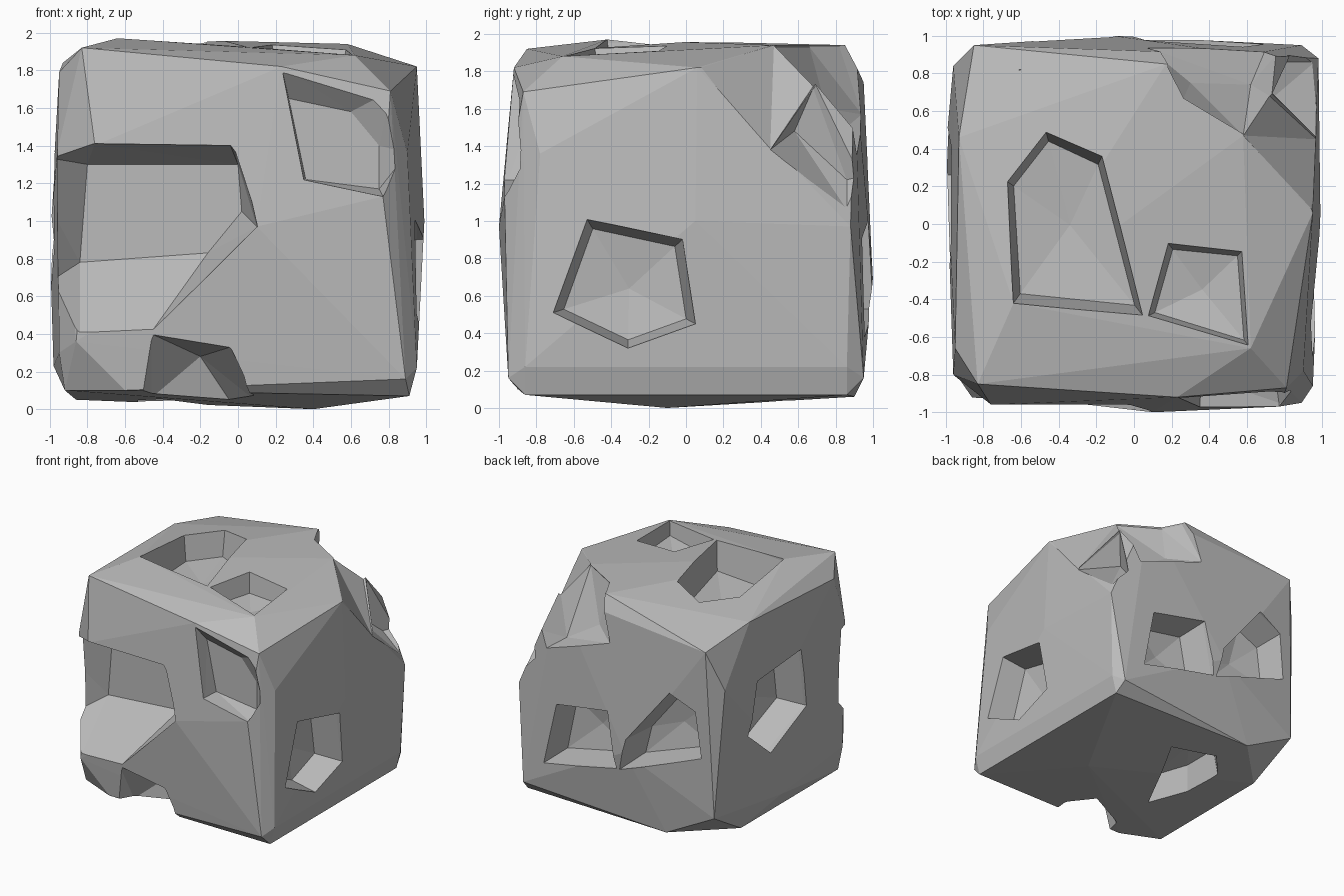
import bpy, bmesh, math
from itertools import product
from mathutils import Vector

if "Cube" in bpy.data.objects:
    bpy.data.objects.remove(bpy.data.objects["Cube"])

stone = bpy.data.materials.new("stone grey")
stone.diffuse_color = (0.5, 0.5, 0.5, 1)
stone.use_nodes = True
stone.node_tree.nodes["Principled BSDF"].inputs["Base Color"].default_value = stone.diffuse_color
MID = Vector((0, 0, 1))


def hull(name, points):
    """Convex hull of points given relative to the middle of the block."""
    bm = bmesh.new()
    for p in points:
        bm.verts.new(MID + Vector(p))
    bmesh.ops.convex_hull(bm, input=bm.verts[:])
    bmesh.ops.delete(bm, geom=[v for v in bm.verts if not v.link_faces], context='VERTS')
    bmesh.ops.recalc_face_normals(bm, faces=bm.faces[:])
    mesh = bpy.data.meshes.new(name)
    bm.to_mesh(mesh)
    bm.free()
    mesh.materials.append(stone)
    obj = bpy.data.objects.new(name, mesh)
    bpy.context.collection.objects.link(obj)
    return obj


# place a 2D outline on one side of the block, d = distance from the middle
SIDES = {
    "front": lambda u, v, d: (u, -d, v - 1),
    "back": lambda u, v, d: (u, d, v - 1),
    "right": lambda u, v, d: (d, u, v - 1),
    "left": lambda u, v, d: (-d, u, v - 1),
    "top": lambda u, v, d: (u, v, d),
    "bottom": lambda u, v, d: (u, v, -d),
}


def pit(side, outline, depth=0.22, floor=0.86, dish=0.04, inner=None):
    """Cutter for a tapering pit; inner gives the floor its own outline."""
    place = SIDES[side]
    outline = [Vector(p) for p in outline]
    c = sum(outline, Vector((0, 0))) / len(outline)
    pts = [place(*(c + (p - c) * s), d) for p in outline
           for d, s in ((1.25, 1.03), (0.95, 1))]
    inner = inner or [c + (p - c) * floor for p in outline]
    pts += [place(*p, 0.95 - depth) for p in inner]
    return hull(side + "_pit_cutter", pts + [place(c.x, c.y, 0.95 - depth - dish)])


def chip(name, rim):
    """Cutter that sweeps a few rim points straight outward."""
    return hull(name, [Vector(p) * s for p in rim for s in (1, 1.4)])


# rough block: two regular chamfered corners low on the right, the rest worn
A, B = 0.95, 0.86
regular = [(x, y * q, -r) for y in (-1, 1)
           for x, q, r in ((A, B, .78), (.91, B, .93), (.89, A, .84))]
worn_right = [(.81, -.87, .69), (.23, -.92, .82), (.62, -.66, .88), (.9, -.78, .36),
              (.95, .06, .82), (.58, .47, .94), (.6, .9, .85), (.98, .88, -.03)]
worn_left = [(-.83, -.85, .92), (-.95, -.66, .79), (-.96, -.8, .37), (-.76, -.96, .4),
             (-.93, .46, .84), (-.85, .95, .74), (-.96, .84, .4), (-.9, .9, -.7),
             (-.86, .48, -.95), (-.44, .9, -.94), (-.95, -.78, -.7), (-.92, -.76, -.9),
             (-.86, -.92, -.64), (-.6, -.9, -.9), (-.98, .1, -.77)]
bulges = [(.1, -1, -.03), (.77, -.97, .13), (.99, .05, 0), (-.11, 1, -.3),
          (-1, .4, -.1), (-.64, -.42, .97), (.17, .85, .94), (.4, -.1, -1)]
rock = hull("rock_block", regular + worn_right + worn_left + bulges)

# large front pit with a ramp below, breaking out through the left corner
front_large = pit("front", [(-1.15, 1.36), (-.76, 1.41), (-.04, 1.4), (.1, .97),
                            (-.46, .41), (-.84, .38), (-1.15, .58)], 0.38, dish=0,
                  inner=[(-.8, 1.3), (0, 1.3), (.02, 1.05), (-.16, .83), (-.84, .78)])
front_small = pit("front", [(.23, 1.82), (.35, 1.22), (.77, 1.13), (.9, 1.36),
                            (.81, 1.69)], 0.14, dish=0,
                  inner=[(.27, 1.65), (.36, 1.22), (.75, 1.17), (.75, 1.4), (.6, 1.58)])
# pits on the other sides
top_long = pit("top", [(-.68, .23), (-.47, .5), (-.17, .36), (-.13, -.21),
                       (.05, -.49), (-.64, -.42)], 0.26, 0.88)
top_square = pit("top", [(.18, -.1), (.58, -.14), (.62, -.66), (.07, -.49)], 0.18)
top_nick = pit("top", [(-.69, .78), (-.66, .87), (-.48, .85), (-.6, .77)], 0.1)
right_pit = pit("right", [(-.53, 1.01), (-.02, .9), (.05, .45), (-.31, .32), (-.71, .51)])
left_pit = pit("left", [(.55, .9), (.41, 1.32), (-.18, 1.37), (-.25, .86), (.26, .65)])
back_square = pit("back", [(.58, .91), (.07, 1), (-.02, .53), (.69, .38)], 0.25)
back_round = pit("back", [(-.52, 1.31), (-.12, .81), (-.05, .53), (-.8, .8),
                          (-.75, 1.2)], 0.25)
bottom_pit = pit("bottom", [(.04, .52), (-.34, .63), (-.53, .42), (-.53, .04),
                            (-.41, -.31)])

# hollow under the front edge
under = chip("underside_cutter", [
    (-.46, -.95, -.6), (-.04, -.95, -.67), (.03, -.93, -.82), (.1, -.73, -.96),
    (-.04, -.52, -.96), (-.46, -.76, -.94), (-.2, -.6, -.72)])
# broken corner: a hollow behind a fin, a slope beside it, a dent below it
corner_hollow = chip("corner_hollow_cutter", [
    (.18, .82, .93), (.26, .66, .93), (.58, .47, .93), (.72, .68, .72),
    (.3, .75, .6), (.62, .74, .4), (.7, .93, .35), (.07, .94, .57)])
corner_slope = chip("corner_slope_cutter", [
    (.95, .07, .82), (.58, .47, .94), (.72, .68, .72), (.97, .45, .38)])
corner_dent = chip("corner_dent_cutter", [
    (.72, .68, .71), (.97, .45, .38), (.63, .58, .48), (.78, .86, .22), (.96, .86, .06)])

cutters = [front_large, front_small, top_long, top_square, top_nick, right_pit,
           left_pit, back_square, back_round, bottom_pit, under,
           corner_hollow, corner_slope, corner_dent]

# carve the pits
for cutter in cutters:
    cutter.hide_render = True
    mod = rock.modifiers.new(cutter.name, 'BOOLEAN')
    mod.operation = 'DIFFERENCE'
    mod.solver = 'EXACT'
    mod.object = cutter
bpy.context.view_layer.update()
graph = bpy.context.evaluated_depsgraph_get()
carved = bpy.data.meshes.new_from_object(rock.evaluated_get(graph))
rock.modifiers.clear()
rock.data = carved
carved.materials.clear()
carved.materials.append(stone)
for poly in carved.polygons:
    poly.material_index = 0
    poly.use_smooth = False
for cutter in cutters:
    bpy.data.objects.remove(cutter, do_unlink=True)
